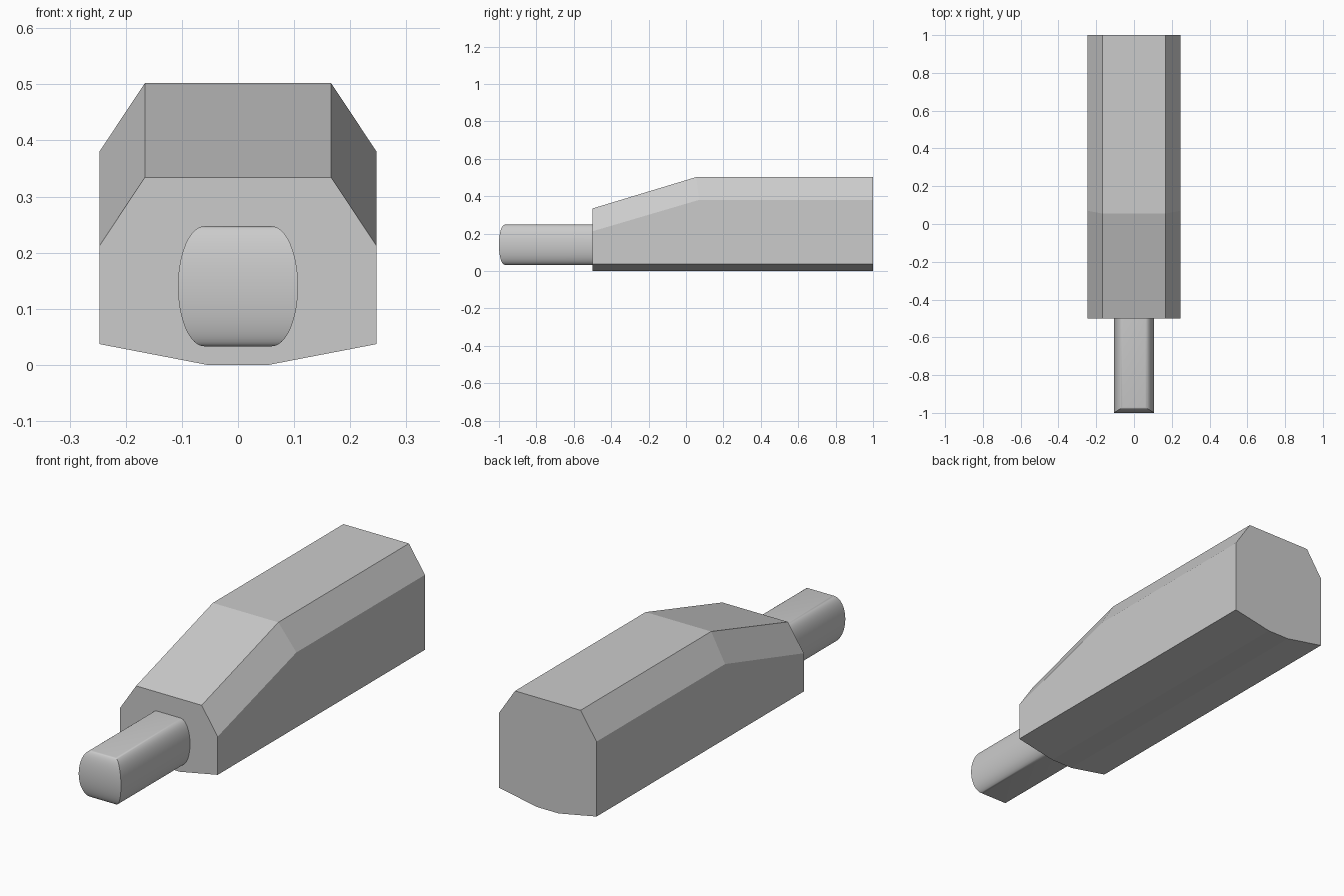
import bpy, bmesh, math

if "Cube" in bpy.data.objects:
    bpy.data.objects.remove(bpy.data.objects["Cube"])


def loft(name, rings, smooth=False):
    """Skin a list of equal-length closed rings and cap both ends."""
    bm = bmesh.new()
    loops = [[bm.verts.new(p) for p in ring] for ring in rings]
    n = len(loops[0])
    for a, b in zip(loops, loops[1:]):
        for i in range(n):
            j = (i + 1) % n
            bm.faces.new((a[i], a[j], b[j], b[i]))
    bm.faces.new(loops[0])
    bm.faces.new(loops[-1])
    bmesh.ops.recalc_face_normals(bm, faces=bm.faces)
    mesh = bpy.data.meshes.new(name)
    bm.to_mesh(mesh)
    bm.free()
    ob = bpy.data.objects.new(name, mesh)
    bpy.context.collection.objects.link(ob)
    if smooth:
        bpy.context.view_layer.objects.active = ob
        ob.select_set(True)
        bpy.ops.object.shade_smooth_by_angle(angle=math.radians(30))
        ob.select_set(False)
    return ob


# Faceted body: chamfered section, top slopes down toward the front
def body_ring(y_side, y_top, drop, y_low):
    half = [(0.055, y_low, 0.0), (0.247, y_low, 0.037),
            (0.247, y_side, 0.38 - drop), (0.166, y_top, 0.502 - drop)]
    return half + [(-x, y, z) for x, y, z in reversed(half)]


loft("body", [body_ring(-0.5, -0.5, 0.168, -0.5),
              body_ring(0.07, 0.055, 0.0, 0.06),
              body_ring(1.0, 1.0, 0.0, 1.0)])

# Rounded front peg: stacked layers, bulging sideways and forward at mid height
STEPS = 24
layers = []
for i in range(STEPS + 1):
    t = math.pi * (i / STEPS - 0.5)
    c = math.cos(t)
    x, y, z = 0.06 + 0.047 * c, -0.97 - 0.03 * c, 0.14 + 0.107 * math.sin(t)
    layers.append([(-x, y, z), (x, y, z), (x, -0.5, z), (-x, -0.5, z)])
loft("front_peg", layers, smooth=True)
